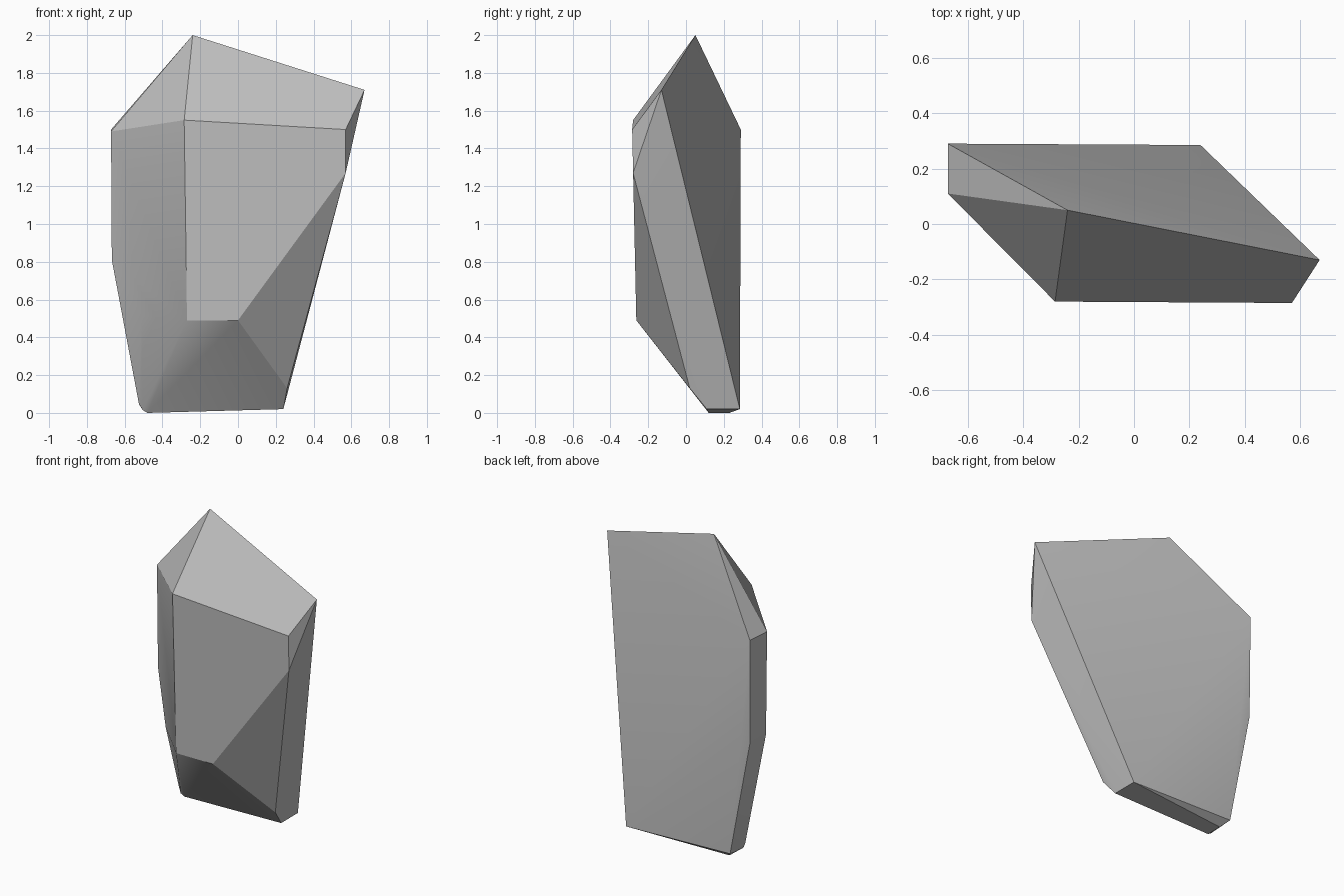
import bpy, bmesh, math

# Remove the default cube
cube = bpy.data.objects.get("Cube")
if cube:
    bpy.data.objects.remove(cube, do_unlink=True)

# Stone colour
stone = bpy.data.materials.new("warm_grey_stone")
stone.use_nodes = True
grey = (0.52, 0.52, 0.52, 1)
stone.diffuse_color = grey
stone.node_tree.nodes["Principled BSDF"].inputs["Base Color"].default_value = grey

# Corners of the rock, grouped by area
crown = [(-0.24, 0.05, 2.0), (0.67, -0.13, 1.71)]
front_face = [(-0.285, -0.28, 1.55), (0.57, -0.285, 1.5), (0.57, -0.28, 1.27),
              (-0.27, -0.263, 0.49), (0.0, -0.263, 0.49)]
left_side = [(-0.672, 0.11, 1.49), (-0.672, 0.29, 1.5),
             (-0.668, 0.115, 0.81), (-0.668, 0.285, 0.81), (-0.51, -0.03, 0.51)]
foot = [(0.24, 0.285, 0.02), (0.24, 0.11, 0.02), (0.26, 0.02, 0.13),
        (-0.525, 0.13, 0.05), (-0.505, 0.12, 0.015), (-0.48, 0.12, 0.0),
        (-0.48, 0.23, 0.0), (-0.52, 0.28, 0.04)]

# Wrap the corners into one faceted stone and merge the flat facets
bm = bmesh.new()
for corner in crown + front_face + left_side + foot:
    bm.verts.new(corner)
bmesh.ops.convex_hull(bm, input=bm.verts[:])
bmesh.ops.dissolve_limit(bm, angle_limit=math.radians(1.5),
                         verts=bm.verts[:], edges=bm.edges[:])
bmesh.ops.recalc_face_normals(bm, faces=bm.faces[:])
mesh = bpy.data.meshes.new("rock")
bm.to_mesh(mesh)
bm.free()
mesh.materials.append(stone)

rock = bpy.data.objects.new("rock", mesh)
bpy.context.collection.objects.link(rock)

# Soft blends over shallow edges, crisp steep edges
bpy.ops.object.select_all(action="DESELECT")
rock.select_set(True)
bpy.context.view_layer.objects.active = rock
bpy.ops.object.shade_smooth_by_angle(angle=math.radians(30))
